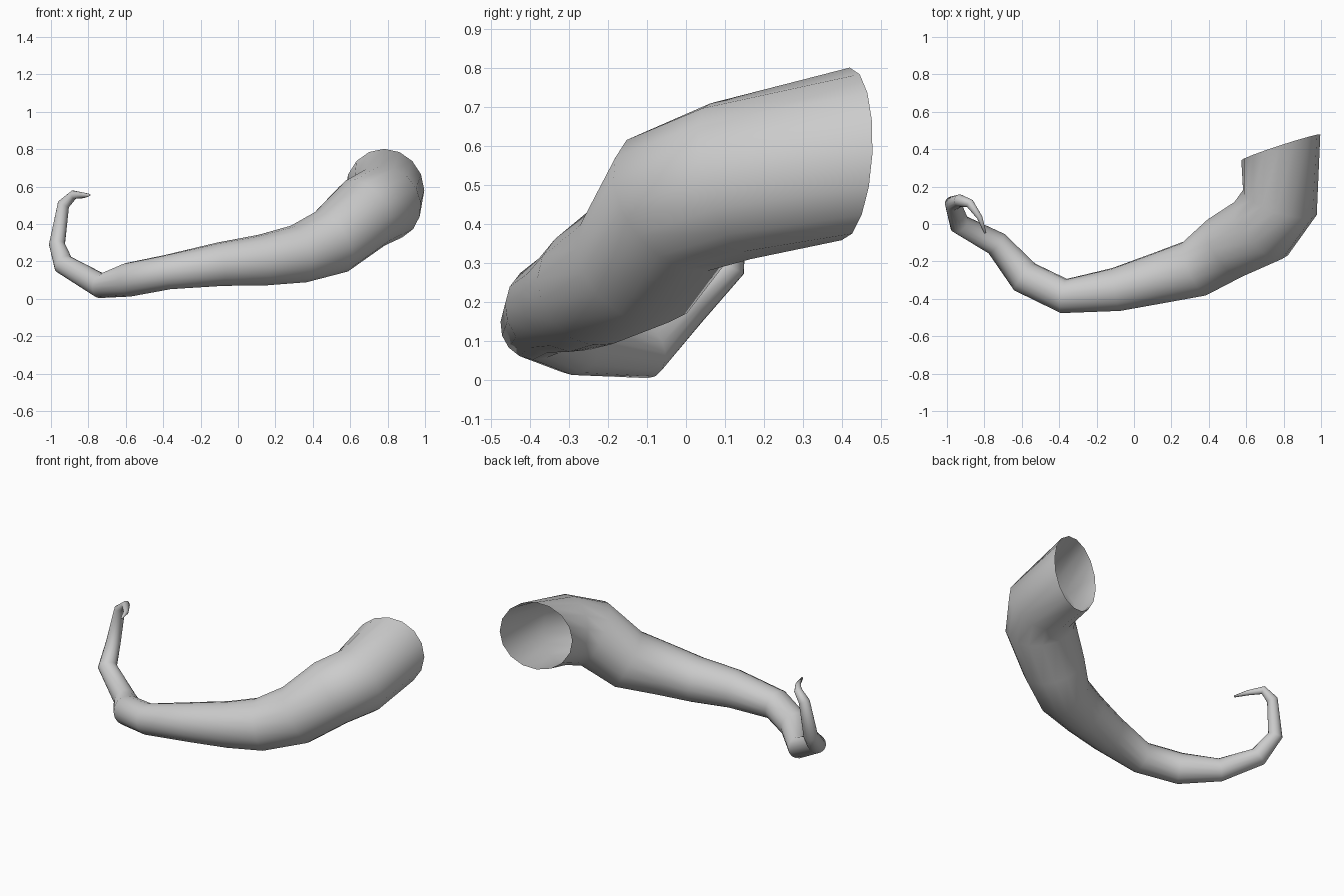
import bpy, bmesh, math
from mathutils import Vector

if "Cube" in bpy.data.objects:
    bpy.data.objects.remove(bpy.data.objects["Cube"])

SIDES = 16
# Centre line and radius, from the open root to the tip
PATH = [
    (0.785, 0.41, 0.58, 0.222), (0.78, 0.115, 0.51, 0.208),
    (0.68, -0.025, 0.458, 0.203), (0.50, -0.12, 0.305, 0.182),
    (0.325, -0.238, 0.24, 0.157), (0.13, -0.29, 0.207, 0.137),
    (-0.095, -0.35, 0.185, 0.117), (-0.375, -0.385, 0.143, 0.093),
    (-0.585, -0.283, 0.102, 0.091), (-0.735, -0.105, 0.070, 0.067),
    (-0.933, 0.00, 0.185, 0.056), (-0.968, 0.11, 0.290, 0.043),
    (-0.933, 0.125, 0.505, 0.033), (-0.878, 0.11, 0.557, 0.024),
    (-0.825, 0.035, 0.553, 0.015), (-0.795, -0.05, 0.555, 0.006),
]
pts = [Vector(p[:3]) for p in PATH]
radii = [p[3] for p in PATH]

# Each ring lies on the plane bisecting its neighbouring segments
segs = [(b - a).normalized() for a, b in zip(pts, pts[1:])]
tangents = [Vector((0.31, -0.95, 0.05)).normalized()]
tangents += [(a + b).normalized() for a, b in zip(segs, segs[1:])] + [segs[-1]]

bm = bmesh.new()
rings = []
side = Vector((0, 0, 1))
for p, r, t in zip(pts, radii, tangents):
    side = (side - t * side.dot(t)).normalized()
    other = t.cross(side)
    rings.append([bm.verts.new(p + r * (side * math.cos(a) + other * math.sin(a)))
                  for a in (2 * math.pi * i / SIDES for i in range(SIDES))])
for a, b in zip(rings, rings[1:]):
    for i in range(SIDES):
        j = (i + 1) % SIDES
        bm.faces.new((a[i], a[j], b[j], b[i]))

# Closed tip, open root
bm.faces.new(rings[-1])
bmesh.ops.recalc_face_normals(bm, faces=bm.faces)
for f in bm.faces:
    f.smooth = True

mesh = bpy.data.meshes.new("tentacle")
bm.to_mesh(mesh)
bm.free()
bpy.context.collection.objects.link(bpy.data.objects.new("tentacle", mesh))
